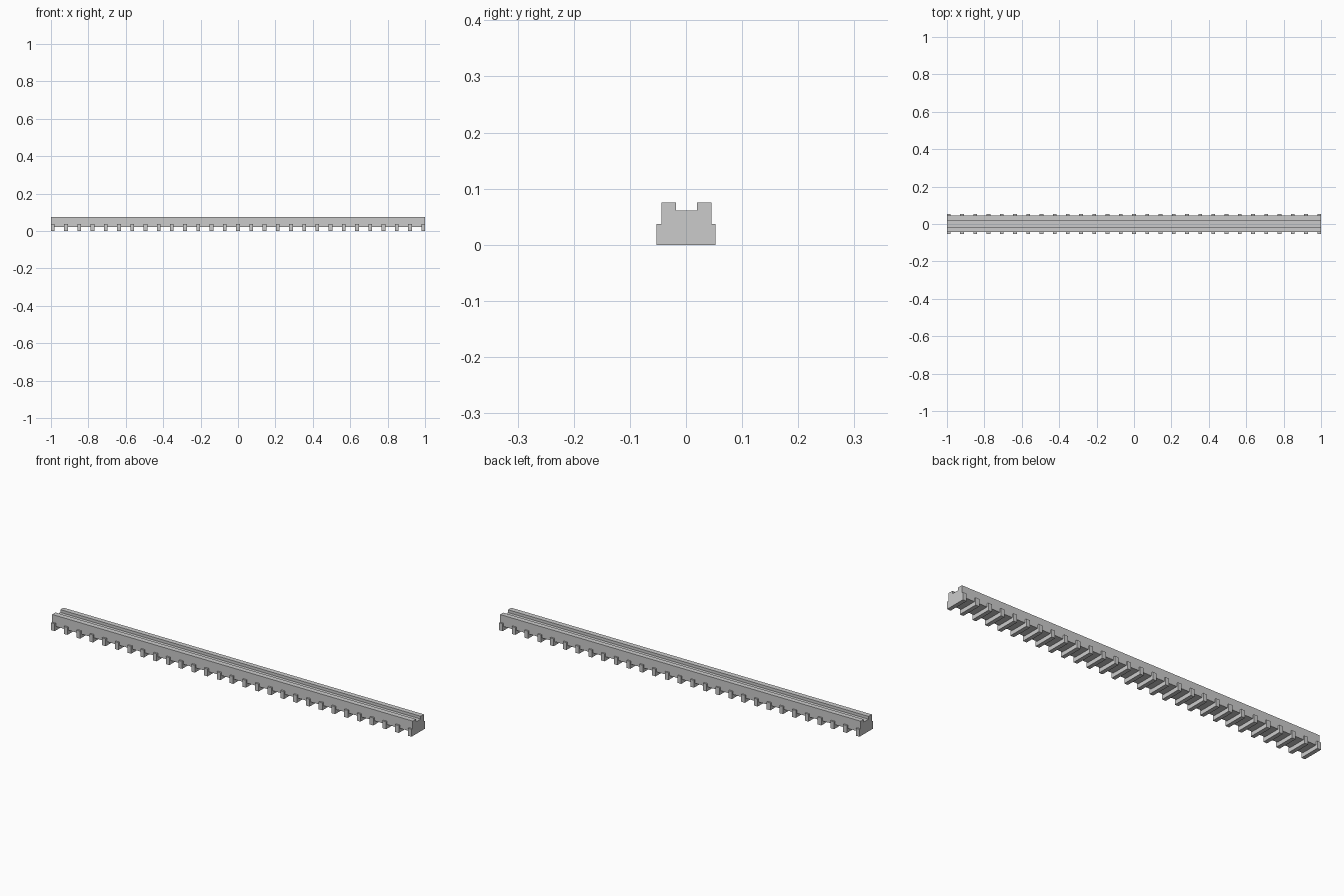
import bpy

if "Cube" in bpy.data.objects:
    bpy.data.objects.remove(bpy.data.objects["Cube"])

def prism(name, profile, x0, x1):
    # extrude a y-z profile along x
    n = len(profile)
    verts = [(x, y, z) for x in (x0, x1) for y, z in profile]
    faces = [tuple(range(n))[::-1], tuple(range(n, 2 * n))]
    faces += [(i, (i + 1) % n, (i + 1) % n + n, i + n) for i in range(n)]
    me = bpy.data.meshes.new(name)
    me.from_pydata(verts, [], faces)
    ob = bpy.data.objects.new(name, me)
    bpy.context.collection.objects.link(ob)
    return ob

# grooved beam running the full length
prism("grooved_beam", [(-.044, .02), (.045, .02), (.045, .075), (.02, .075),
                       (.02, .061), (-.018, .061), (-.018, .075), (-.044, .075)], -1, 1)

# row of cross ties under the beam
tie = prism("cross_ties", [(-.053, 0), (.053, 0), (.053, .037), (-.053, .037)], -1, -.98)
arr = tie.modifiers.new("repeat", 'ARRAY')
arr.count = 29
arr.use_relative_offset = False
arr.use_constant_offset = True
arr.constant_offset_displace = (1.98 / 28, 0, 0)
